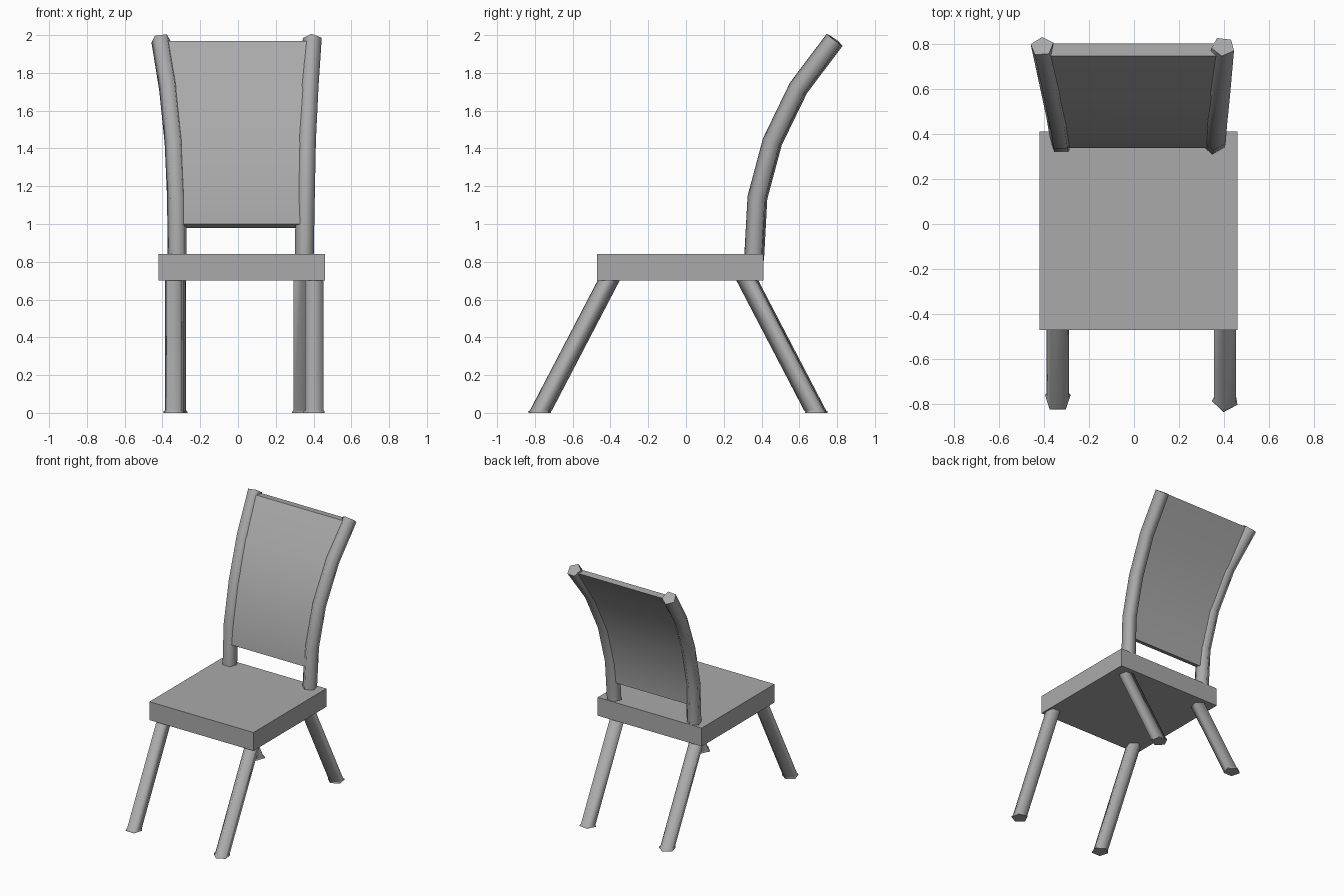
import bpy, bmesh, math
from mathutils import Vector

cube = bpy.data.objects.get("Cube")
if cube:
    bpy.data.objects.remove(cube)

grey = bpy.data.materials.new("plain grey")
grey.use_nodes = True
colour = (0.4, 0.4, 0.4, 1)
grey.diffuse_color = colour
grey.node_tree.nodes["Principled BSDF"].inputs["Base Color"].default_value = colour


def finish(name, bm, smooth=None):
    bmesh.ops.recalc_face_normals(bm, faces=bm.faces)
    mesh = bpy.data.meshes.new(name)
    bm.to_mesh(mesh)
    bm.free()
    mesh.materials.append(grey)
    obj = bpy.data.objects.new(name, mesh)
    bpy.context.collection.objects.link(obj)
    if smooth:
        bpy.ops.object.select_all(action='DESELECT')
        obj.select_set(True)
        bpy.context.view_layer.objects.active = obj
        bpy.ops.object.shade_smooth_by_angle(angle=math.radians(smooth))


def loft(bm, rings):
    """Skin consecutive closed rings and cap both ends."""
    rings = [[bm.verts.new(p) for p in ring] for ring in rings]
    for a, b in zip(rings, rings[1:]):
        n = len(a)
        for i in range(n):
            j = (i + 1) % n
            bm.faces.new((a[i], a[j], b[j], b[i]))
    bm.faces.new(rings[0])
    bm.faces.new(rings[-1])


def pentagon(centre, axis, radius, phase):
    """Five points around centre, square to axis; phase is degrees from +x."""
    axis = Vector(axis).normalized()
    back = axis.cross(Vector((1, 0, 0))).normalized()
    side = back.cross(axis)
    turns = [math.radians(phase + 72 * i) for i in range(5)]
    return [Vector(centre) + radius * (side * math.cos(t) + back * math.sin(t)) for t in turns]


# seat slab
bm = bmesh.new()
bmesh.ops.create_cube(bm, size=1)
bmesh.ops.scale(bm, vec=(0.88, 0.88, 0.14), verts=bm.verts)
bmesh.ops.translate(bm, vec=(0.02, -0.03, 0.77), verts=bm.verts)
finish("seat", bm)

# splayed legs with a thin flared foot
for name, x, top_y, foot_y, phase in (
        ("front_right_leg", -0.338, -0.41, -0.775, 90),
        ("front_left_leg", 0.405, -0.41, -0.775, -98),
        ("back_right_leg", -0.325, 0.325, 0.69, 90),
        ("back_left_leg", 0.345, 0.325, 0.69, -98)):
    foot = Vector((x, foot_y, 0))
    top = Vector((x, top_y, 0.70))
    axis = top - foot
    shaft = pentagon(top, axis, 0.052, phase)
    rings = [pentagon(foot, (0, 0, 1), 0.06, phase),
             pentagon(foot + Vector((0, 0, 0.008)), (0, 0, 1), 0.059, phase)]
    for z in (0.014, 0.74):
        rings.append([p + axis * ((z - p.z) / axis.z) for p in shaft])
    bm = bmesh.new()
    loft(bm, rings)
    finish(name, bm, 80)

# curved back posts, sharing one side profile (y, z)
profile = [(0.36, 0.81), (0.378, 1.14), (0.457, 1.435), (0.595, 1.72), (0.787, 1.975)]
post_x = {"right": [-0.322, -0.325, -0.338, -0.367, -0.408],
          "left": [0.352, 0.358, 0.364, 0.378, 0.395]}
for side, phase in (("right", 90), ("left", -96)):
    path = [Vector((x, y, z)) for x, (y, z) in zip(post_x[side], profile)]
    rings = []
    for i, point in enumerate(path):
        before, after = path[max(i - 1, 0)], path[min(i + 1, len(path) - 1)]
        tangent = (after - point).normalized() + (point - before).normalized()
        rings.append(pentagon(point, tangent, 0.053, phase))
    bm = bmesh.new()
    loft(bm, rings)
    finish(side + "_back_post", bm, 80)

# curved back panel held between the posts
front = [(0.337, 1.0), (0.352, 1.14), (0.43, 1.43), (0.56, 1.71), (0.745, 1.97)]
rear = [(0.392, 0.98), (0.405, 1.13), (0.48, 1.41), (0.61, 1.68), (0.80, 1.965)]
rings = []
for (fy, fz), (ry, rz), xr, xl in zip(front, rear, post_x["right"], post_x["left"]):
    rings.append([(xr, fy, fz), (xl, fy, fz), (xl, ry, rz), (xr, ry, rz)])
bm = bmesh.new()
loft(bm, rings)
finish("back_panel", bm, 40)
